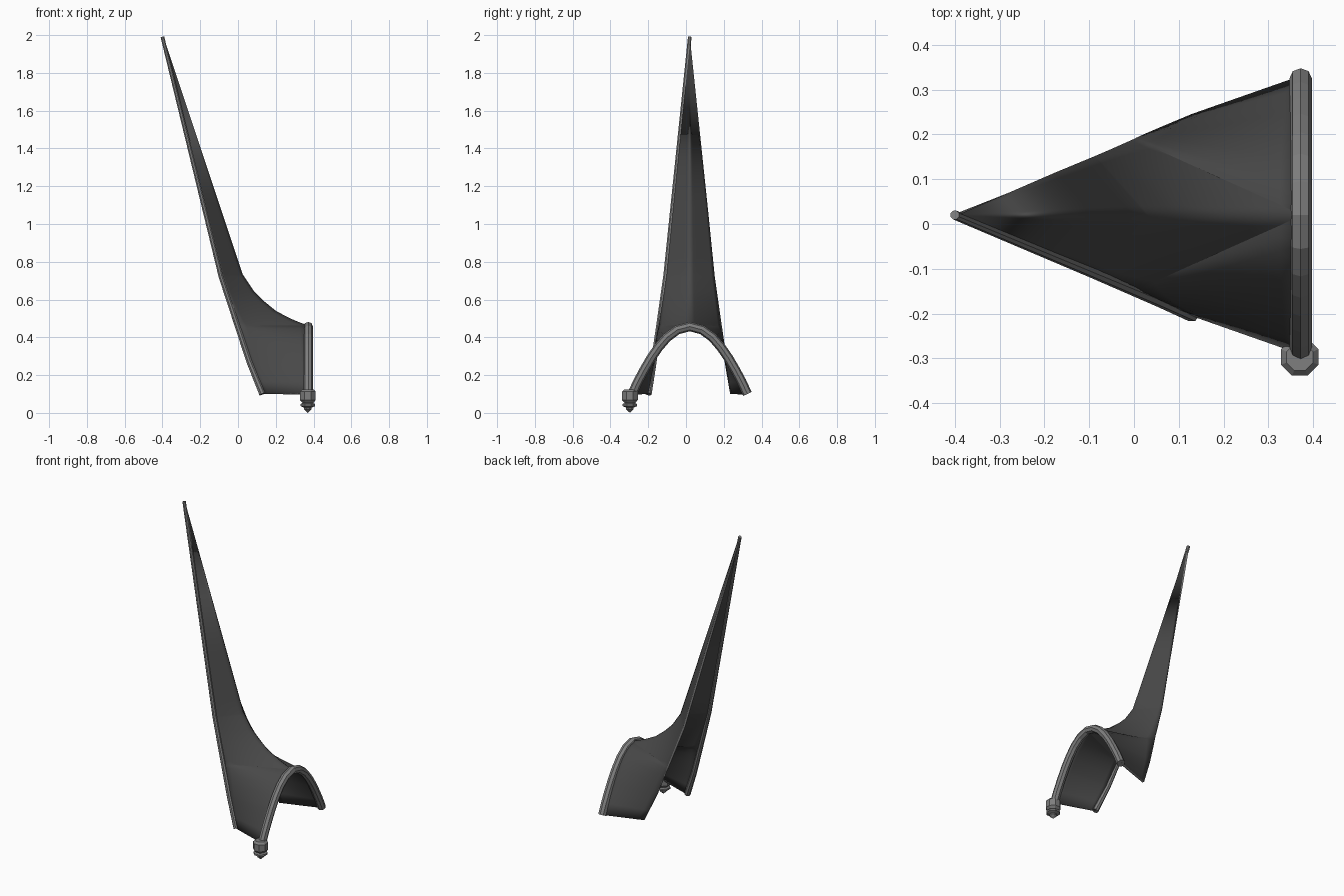
import bpy, bmesh, math
from mathutils import Vector

if "Cube" in bpy.data.objects:
    bpy.data.objects.remove(bpy.data.objects["Cube"])

CY = 0.02                      # symmetry plane of the roof panel
TIP = Vector((-0.4, CY, 1.99))

def mat(name, v):
    m = bpy.data.materials.new(name)
    m.diffuse_color = (v, v, v, 1)
    m.use_nodes = True
    m.node_tree.nodes["Principled BSDF"].inputs["Base Color"].default_value = m.diffuse_color
    return m

slate = mat("dark slate", 0.065)
trim = mat("grey stone trim", 0.21)

# guide curves: arch (half width, z), ridge (x, z), back edge (x, z)
ARCH = [(0.305, 0.10), (0.275, 0.165), (0.24, 0.23), (0.205, 0.29), (0.165, 0.348),
        (0.12, 0.40), (0.065, 0.44), (0.03, 0.452), (0, 0.457)]
RIDGE = [(0.372, 0.457), (0.32, 0.475), (0.28, 0.492), (0.2, 0.533), (0.13, 0.59),
         (0.08, 0.64), (0.02, 0.73), (-0.01, 0.82), (-0.1, 1.09), (-0.4, 1.99)]
BACK = [(0.13, 0.10), (0.06, 0.27), (-0.09, 0.72), (-0.4, 1.99)]

def at(curve, z):
    for (a, za), (b, zb) in zip(curve, curve[1:]):
        if z <= zb + 1e-6:
            return a + (b - a) * (z - za) / (zb - za)
    return curve[-1][0]

def back_point(z):
    x = at(BACK, z)
    return Vector((x, (x + 0.4) * math.tan(math.pi / 8), z))

# roof sheet: half panel ruled level by level, mirrored over the ridge
levels = sorted({z for c in (ARCH, RIDGE, BACK) for _, z in c})
bm = bmesh.new()
rows, N = [], 8
for z in levels:
    if z <= 0.457:
        p = Vector((0.372, at(ARCH, z), z))
    else:
        p = Vector((at(RIDGE, z), 0, z))
    q = back_point(z)
    rows.append([bm.verts.new(p.lerp(q, i / N)) for i in range(N + 1)])
for a, b in zip(rows, rows[1:]):
    for i in range(N):
        bm.faces.new((a[i], a[i + 1], b[i + 1], b[i]))
bmesh.ops.remove_doubles(bm, verts=bm.verts, dist=1e-4)
bmesh.ops.recalc_face_normals(bm, faces=bm.faces)
me = bpy.data.meshes.new("roof_sheet")
bm.to_mesh(me)
bm.free()
sheet = bpy.data.objects.new("roof_sheet", me)
bpy.context.collection.objects.link(sheet)
sheet.location.y = CY
me.materials.append(slate)
me.materials.append(trim)
mir = sheet.modifiers.new("mirror", 'MIRROR')
mir.use_axis = (False, True, False)
sol = sheet.modifiers.new("thickness", 'SOLIDIFY')
sol.thickness = 0.012
sol.offset = 0
sol.material_offset_rim = 1
bpy.context.view_layer.objects.active = sheet
sheet.select_set(True)
bpy.ops.object.shade_smooth_by_angle(angle=math.radians(25))

def tube(name, pts, radius, taper=1.0):
    cu = bpy.data.curves.new(name, 'CURVE')
    cu.dimensions = '3D'
    cu.bevel_depth = radius
    cu.bevel_resolution = 2
    cu.use_fill_caps = True
    sp = cu.splines.new('POLY')
    sp.use_smooth = False
    sp.points.add(len(pts) - 1)
    for i, p in enumerate(pts):
        sp.points[i].co = (*p, 1)
        sp.points[i].radius = 1 + (taper - 1) * i / (len(pts) - 1)
    cu.materials.append(trim)
    ob = bpy.data.objects.new(name, cu)
    bpy.context.collection.objects.link(ob)

# arched front rim
left = [Vector((0.372, CY - y, z)) for y, z in ARCH if y != 0.03]
right = [Vector((0.372, CY + y, z)) for y, z in reversed(ARCH) if y not in (0, 0.03)]
tube("arch_rim", left + right, 0.025)

# rib along one back edge only
rib = []
for _, z in BACK:
    p = back_point(z)
    rib.append(Vector((p.x, CY - p.y, z)))
tube("edge_rib", rib, 0.019, 0.55)

# hanging finial under one arch foot
PROFILE = [(0.032, 0.125), (0.045, 0.112), (0.045, 0.068), (0.034, 0.056), (0.03, 0.052),
           (0.042, 0.047), (0.042, 0.036), (0.022, 0.028), (0.022, 0.02), (0.0, 0.0)]
bm = bmesh.new()
S = 8
rings = []
for r, z in PROFILE[:-1]:
    rings.append([bm.verts.new((r * math.cos((k + .5) * math.tau / S),
                                r * math.sin((k + .5) * math.tau / S), z)) for k in range(S)])
point = bm.verts.new((0, 0, PROFILE[-1][1]))
for a, b in zip(rings, rings[1:]):
    for k in range(S):
        bm.faces.new((a[k], a[(k + 1) % S], b[(k + 1) % S], b[k]))
for k in range(S):
    bm.faces.new((rings[-1][k], rings[-1][(k + 1) % S], point))
bm.faces.new(rings[0])
bmesh.ops.recalc_face_normals(bm, faces=bm.faces)
me = bpy.data.meshes.new("finial")
bm.to_mesh(me)
bm.free()
me.materials.append(trim)
fin = bpy.data.objects.new("finial", me)
fin.location = (0.37, -0.297, 0)
bpy.context.collection.objects.link(fin)
